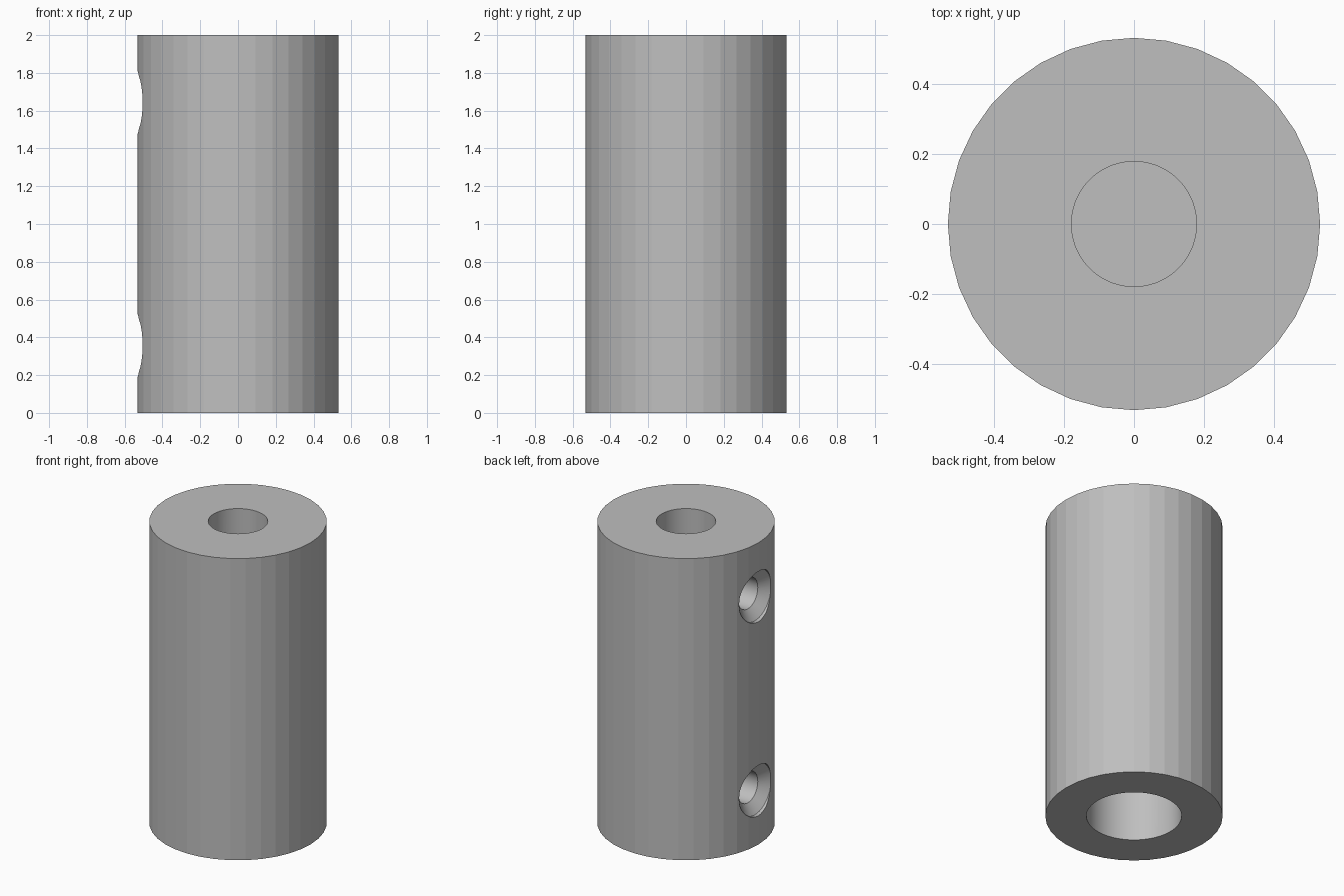
import bpy
import math
from mathutils import Matrix

default = bpy.data.objects.get("Cube")
if default:
    bpy.data.objects.remove(default, do_unlink=True)

HEIGHT, RADIUS = 2.0, 0.533

steel = bpy.data.materials.new("plain_grey")
steel.use_nodes = True
grey = (0.52, 0.52, 0.52, 1.0)
steel.diffuse_color = grey
steel.node_tree.nodes["Principled BSDF"].inputs["Base Color"].default_value = grey


def turned(name, profile, sides, matrix=Matrix()):
    """Solid turned about z from (radius, height) pairs, bottom to top, with capped ends."""
    verts, faces = [], []
    for r, z in profile:
        for i in range(sides):
            a = math.tau * i / sides
            verts.append(matrix @ Matrix.Translation((r * math.cos(a), r * math.sin(a), z)).translation)
    for k in range(len(profile) - 1):
        for i in range(sides):
            j = (i + 1) % sides
            lo, hi = k * sides, (k + 1) * sides
            faces.append((lo + i, lo + j, hi + j, hi + i))
    faces.append(tuple(reversed(range(sides))))
    faces.append(tuple(range(len(verts) - sides, len(verts))))
    mesh = bpy.data.meshes.new(name)
    mesh.from_pydata(verts, [], faces)
    mesh.materials.append(steel)
    obj = bpy.data.objects.new(name, mesh)
    bpy.context.collection.objects.link(obj)
    return obj


# Main sleeve
sleeve = turned("coupling_sleeve", [(RADIUS, 0), (RADIUS, HEIGHT)], 36)

# Blind bores at each end
cutters = [
    turned("upper_bore_cutter", [(0.179, 1.05), (0.179, 2.1)], 72),
    turned("lower_bore_cutter", [(0.286, -0.1), (0.286, 0.95)], 72),
]

# Countersunk screw holes in one side, reaching the bores
screw_profile = [(0.102, 0.05), (0.102, 0.455), (0.167, 0.507), (0.167, 0.65)]
for label, z in (("lower", 0.357), ("upper", 1.643)):
    aim = Matrix.Translation((0, 0, z)) @ Matrix.Rotation(-math.pi / 2, 4, "Y")
    cutters.append(turned(label + "_screw_hole_cutter", screw_profile, 48, aim))

# Cut the holes, then drop the cutters
bpy.context.view_layer.objects.active = sleeve
for cutter in cutters:
    cutter.hide_render = True
    cut = sleeve.modifiers.new(cutter.name, "BOOLEAN")
    cut.operation, cut.solver, cut.object = "DIFFERENCE", "EXACT", cutter
    bpy.ops.object.modifier_apply(modifier=cut.name)
    bpy.data.objects.remove(cutter, do_unlink=True)

# Facets stay on the outside, bores turn smooth
bpy.ops.object.select_all(action="DESELECT")
sleeve.select_set(True)
bpy.ops.object.shade_smooth_by_angle(angle=math.radians(8))
